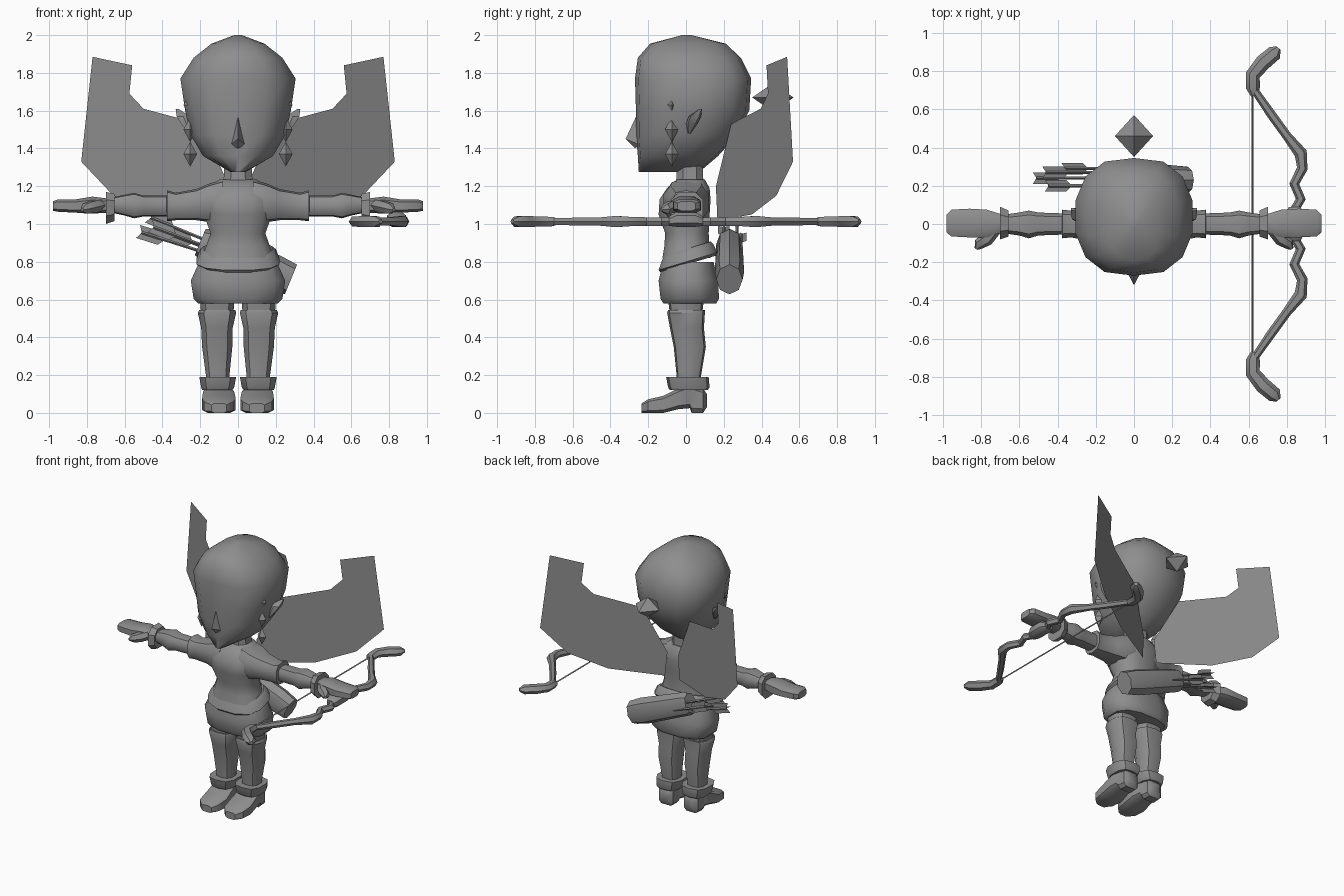
import bpy, bmesh, math
from mathutils import Vector

grey = bpy.data.materials.new("plain grey")
grey.diffuse_color = (0.27, 0.27, 0.27, 1)


def finish(name, bm, mirror="", angle=40):
    """Turn a bmesh into a shaded object, optionally mirrored across x or y."""
    bmesh.ops.recalc_face_normals(bm, faces=bm.faces)
    me = bpy.data.meshes.new(name)
    bm.to_mesh(me)
    bm.free()
    me.materials.append(grey)
    ob = bpy.data.objects.new(name, me)
    bpy.context.collection.objects.link(ob)
    if mirror:
        m = ob.modifiers.new("mirror", 'MIRROR')
        m.use_axis = (mirror == "x", mirror == "y", False)
        m.use_mirror_merge = False
    bpy.ops.object.select_all(action='DESELECT')
    ob.select_set(True)
    bpy.context.view_layer.objects.active = ob
    if angle:
        bpy.ops.object.shade_smooth_by_angle(angle=math.radians(angle))
    return ob


def skin(bm, rings):
    """Bridge point rings and close both ends."""
    vs = [[bm.verts.new(p) for p in r] for r in rings]
    n = len(vs[0])
    for a, b in zip(vs, vs[1:]):
        for i in range(n):
            bm.faces.new((a[i], a[(i + 1) % n], b[(i + 1) % n], b[i]))
    bm.faces.new(vs[0])
    bm.faces.new(vs[-1])


def loft(name, axis, rings, n=10, power=0.8, mirror="", angle=40, shear=0):
    """Rings are (position, u0, u1, v0, v1) with a rounded-box section."""
    out = []
    for t, u0, u1, v0, v1 in rings:
        ring = []
        for i in range(n):
            a = 2 * math.pi * (i + 0.5) / n
            c, s = math.cos(a), math.sin(a)
            k = 1 / math.cos(math.pi / n)
            c = max(-1, min(1, math.copysign(abs(c) ** power, c) * k))
            s = max(-1, min(1, math.copysign(abs(s) ** power, s) * k))
            u = (u0 + u1) / 2 + c * (u1 - u0) / 2
            v = (v0 + v1) / 2 + s * (v1 - v0) / 2
            p = {"x": (t, u, v), "y": (u, t, v), "z": (u, v, t)}[axis]
            ring.append((p[0], p[1], p[2] + shear * p[1]))
        out.append(ring)
    bm = bmesh.new()
    skin(bm, out)
    return finish(name, bm, mirror, angle)


def add_tube(bm, pts, n=6, flat=1.0):
    """Pts are (x, y, z, radius) along a path."""
    P = [Vector(p[:3]) for p in pts]
    rings = []
    for i, p in enumerate(P):
        t = (P[min(i + 1, len(P) - 1)] - P[max(i - 1, 0)]).normalized()
        side = t.cross(Vector((0, 0, 1))).normalized()
        up = side.cross(t)
        rings.append([p + pts[i][3] * (side * math.cos(2 * math.pi * k / n)
                      + up * flat * math.sin(2 * math.pi * k / n)) for k in range(n)])
    skin(bm, rings)


def add_gem(bm, c, r):
    """Eight-sided diamond."""
    c = Vector(c)
    top, low = (bm.verts.new(c + Vector((0, 0, s * r[2]))) for s in (1, -1))
    mid = [bm.verts.new(c + Vector(d)) for d in
           ((r[0], 0, 0), (0, r[1], 0), (-r[0], 0, 0), (0, -r[1], 0))]
    for i in range(4):
        for end in (top, low):
            bm.faces.new((mid[i], mid[(i + 1) % 4], end))


# Head, nose and neck
loft("head", "z", [
    (1.275, -.04, .04, -.25, .07), (1.36, -.185, .185, -.255, .17),
    (1.47, -.25, .25, -.265, .27), (1.6, -.28, .28, -.265, .335),
    (1.77, -.305, .305, -.27, .345), (1.88, -.235, .235, -.255, .29),
    (1.955, -.14, .14, -.19, .21), (2.0, -.02, .02, -.02, .03)], n=14, power=.85, angle=60)
bm = bmesh.new()
nose = [bm.verts.new(p) for p in ((0, -.25, 1.6), (-.04, -.245, 1.42), (.04, -.245, 1.42),
                                  (0, -.32, 1.45), (0, -.27, 1.40))]
for f in ((0, 1, 3), (0, 3, 2), (1, 4, 3), (4, 2, 3), (0, 2, 4, 1)):
    bm.faces.new([nose[i] for i in f])
finish("nose", bm)
loft("neck", "z", [(1.18, -.09, .09, -.06, .1), (1.25, -.075, .075, -.05, .09),
                   (1.34, -.075, .075, -.05, .09)], n=8)

# Ears, ear pendants and hair knot
loft("ears", "z", [(1.48, .25, .262, .01, .025), (1.53, .245, .30, .0, .06),
                   (1.57, .255, .325, .015, .08), (1.61, .315, .33, .07, .085)],
     n=6, mirror="x", angle=30)
bm = bmesh.new()
for z in (1.63, 1.5, 1.37):
    add_gem(bm, (.253, -.075, z), (.036, .036, .066))
finish("ear_pendants", bm, "x", 0)
bm = bmesh.new()
add_gem(bm, (0, .46, 1.67), (.1, .11, .075))
finish("hair_knot", bm, "", 0)

# Torso, belt and skirt
loft("torso", "z", [
    (.82, -.19, .19, -.125, .13), (.88, -.17, .17, -.115, .125), (.95, -.145, .145, -.11, .12),
    (1.05, -.18, .18, -.145, .125), (1.13, -.19, .19, -.14, .13),
    (1.19, -.155, .155, -.1, .125), (1.235, -.1, .1, -.05, .1)], n=12, angle=50)
loft("belt", "z", [(.785, -.2, .2, -.135, .155), (.80, -.22, .22, -.145, .165),
                   (.85, -.2, .2, -.125, .145), (.868, -.18, .18, -.115, .13)],
     n=12, shear=.3)
loft("skirt", "z", [(.58, -.21, .21, -.12, .16), (.605, -.235, .235, -.135, .175),
                    (.70, -.25, .25, -.145, .17), (.80, -.205, .205, -.12, .145)], n=12)

# Legs, ankle cuffs and shoes
loft("thighs", "z", [(.52, .025, .195, -.085, .085), (.64, .015, .205, -.1, .1)], mirror="x")
loft("boots", "z", [
    (.1, .045, .17, -.05, .08), (.2, .045, .17, -.05, .08), (.35, .03, .19, -.065, .105),
    (.45, .028, .195, -.085, .095), (.53, .01, .213, -.1, .1), (.545, .015, .205, -.095, .1)],
    mirror="x")
loft("ankle_cuffs", "z", [(.12, .03, .19, -.085, .115), (.135, .02, .195, -.095, .125),
                          (.19, .01, .205, -.105, .12), (.19, .05, .17, -.06, .08)], mirror="x")
loft("shoes", "y", [
    (-.235, .06, .14, 0, .05), (-.2, .025, .18, 0, .072), (-.12, .012, .19, 0, .09),
    (-.04, .02, .185, .02, .13), (.02, .035, .175, .025, .15),
    (.03, .04, .17, 0, .15), (.09, .045, .165, 0, .13), (.11, .07, .14, .03, .1)],
    n=8, power=.5, mirror="x")

# Sleeves, forearms, wrist cuffs, hands and thumbs
loft("sleeves", "x", [
    (.08, -.11, .12, 1.01, 1.235), (.15, -.12, .12, 1.01, 1.215), (.22, -.09, .09, 1.02, 1.185),
    (.33, -.07, .07, 1.02, 1.165), (.375, -.075, .075, 1.015, 1.178),
    (.378, -.05, .05, 1.05, 1.14)], mirror="x")
loft("forearms", "x", [
    (.36, -.055, .055, 1.04, 1.15), (.5, -.06, .06, 1.04, 1.15), (.55, -.075, .07, 1.03, 1.165),
    (.6, -.06, .06, 1.045, 1.155), (.67, -.05, .05, 1.06, 1.14)], mirror="x")
loft("wrist_cuffs", "x", [
    (.655, -.05, .055, 1.05, 1.14), (.655, -.065, .07, 1.015, 1.16),
    (.70, -.08, .09, 1.0, 1.17), (.70, -.05, .05, 1.05, 1.14)], n=8, mirror="x")
loft("hands", "x", [
    (.69, -.045, .05, 1.06, 1.135), (.77, -.07, .075, 1.055, 1.145), (.86, -.07, .08, 1.06, 1.13),
    (.955, -.065, .075, 1.065, 1.13), (.98, -.045, .05, 1.07, 1.12)], n=8, power=.6, mirror="x")
bm = bmesh.new()
add_tube(bm, [(.73, -.03, 1.1, .035), (.77, -.08, 1.09, .036), (.81, -.105, 1.08, .03),
              (.825, -.13, 1.075, .01)])
finish("thumbs", bm, "x")

# Wings: flat upright sheets swept backwards
bm = bmesh.new()
outline = [(.06, 1.02), (.41, 1.05), (.66, 1.15), (.83, 1.33), (.77, 1.885), (.56, 1.84),
           (.575, 1.69), (.5, 1.61), (.2, 1.53), (.045, 1.2)]
bm.faces.new([bm.verts.new((x, .135 + .52 * x, z)) for x, z in outline])
finish("wings", bm, "x", 0)

# Quiver with arrows
axis = Vector((.92, 0, -.38)).normalized()
mouth = Vector((-.2, .23, .905))
bm = bmesh.new()
add_tube(bm, [(*(mouth + axis * d), r) for d, r in ((0, .075), (.03, .085), (.42, .095), (.52, .085))],
         n=8, flat=1.0)
for v in bm.verts:
    v.co.y = .23 + (v.co.y - .23) * .82
finish("quiver", bm)
bm = bmesh.new()
for y, lift, reach, slope in ((.24, -.03, .33, -.05), (.20, .0, .27, .0), (.27, .03, .29, .04), (.29, -.01, .18, .02)):
    a = mouth + Vector((.1, 0, lift - .05))
    a.y = y
    d = (-axis + Vector((0, 0, slope - .04))).normalized()
    b = a + d * (reach + .1)
    add_tube(bm, [(*a, .008), (*b, .008)], n=4)
    up = d.cross(Vector((0, 1, 0))).normalized()
    for w in (up * .036, -up * .036, Vector((0, .03, 0)), Vector((0, -.03, 0))):
        bm.faces.new([bm.verts.new(p) for p in (b - d * .13, b - d * .1 + w, b + d * .02 + w, b)])
finish("arrows", bm, "", 0)

# Bow: wavy limbs, broad tips, grip and string, lying level
Z = 1.013
bm = bmesh.new()
limb = [(.835, 0, .024), (.83, .06, .024), (.872, .13, .026), (.838, .21, .026), (.88, .29, .028),
        (.872, .37, .034), (.80, .46, .024), (.72, .57, .024), (.63, .70, .02)]
add_tube(bm, [(x, y, Z, r) for x, y, r in limb])
finish("bow_limbs", bm, "y")
bm = bmesh.new()
tip = [(.63, .67, .018), (.622, .71, .036), (.622, .78, .038), (.675, .845, .042),
       (.735, .895, .04), (.755, .92, .015)]
add_tube(bm, [(x, y, Z, r) for x, y, r in tip], flat=.8)
finish("bow_tips", bm, "y")
loft("bow_grip", "y", [(-.09, .81, .87, .99, 1.04), (-.05, .79, .89, .985, 1.065),
                       (.05, .79, .89, .985, 1.065), (.09, .81, .87, .99, 1.04)], n=8)
bm = bmesh.new()
add_tube(bm, [(.62, -.7, Z, .006), (.62, .7, Z, .006)], n=4)
finish("bow_string", bm)
